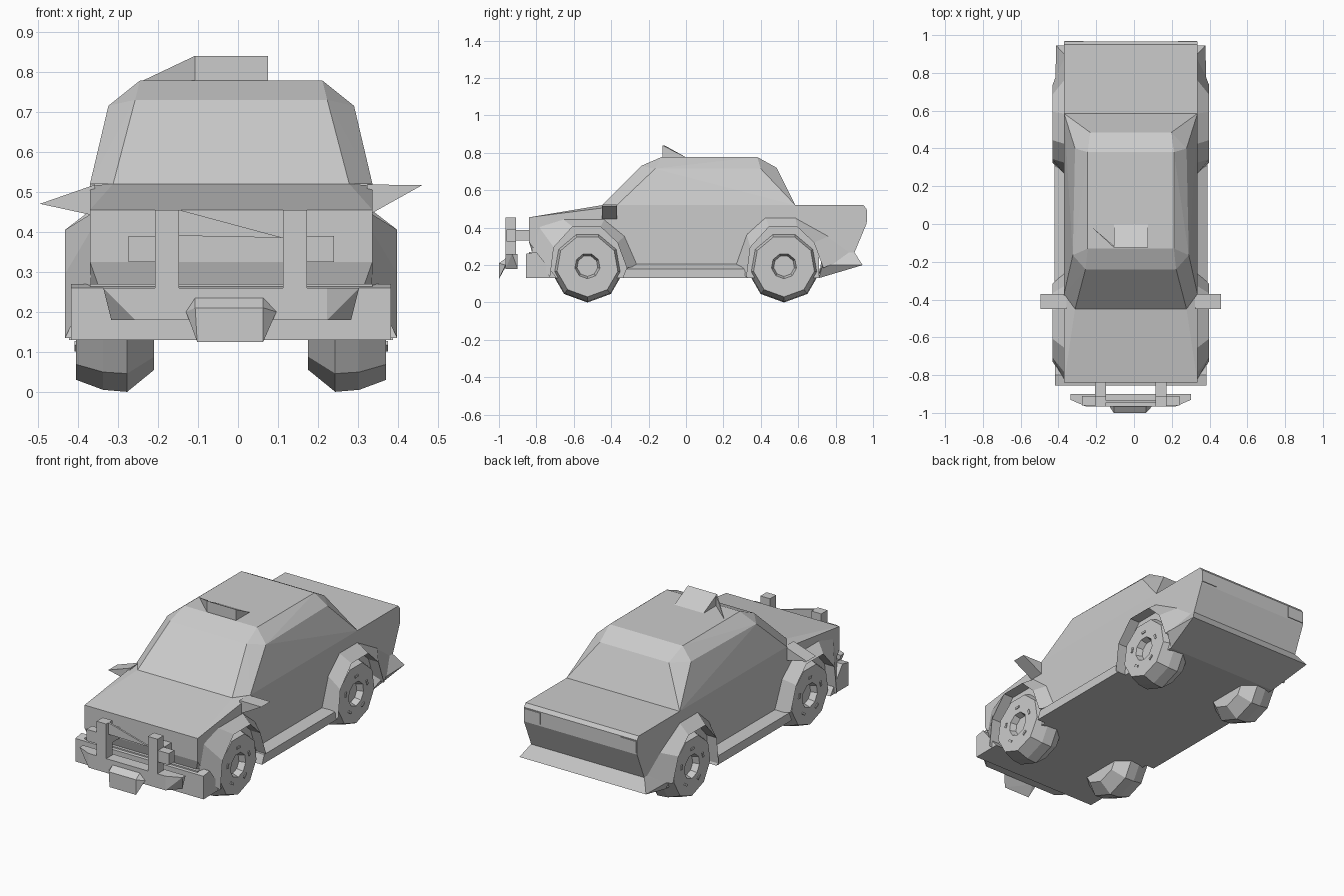
import bpy, bmesh
from math import sin, cos, tau
from mathutils import Vector

cube = bpy.data.objects.get("Cube")
if cube:
    bpy.data.objects.remove(cube, do_unlink=True)

CX = -0.017           # centreline of the car
AXLES = (-0.527, 0.524)
WHEEL_Z = 0.195

paint = bpy.data.materials.new("plain_grey")
paint.use_nodes = True
GREY = (0.6, 0.6, 0.6, 1)
paint.diffuse_color = GREY
paint.node_tree.nodes["Principled BSDF"].inputs["Base Color"].default_value = GREY


def finish(name, bm):
    bmesh.ops.recalc_face_normals(bm, faces=bm.faces)
    me = bpy.data.meshes.new(name)
    bm.to_mesh(me)
    bm.free()
    me.materials.append(paint)
    ob = bpy.data.objects.new(name, me)
    bpy.context.collection.objects.link(ob)
    ob.location.x = CX
    return ob


def hull(name, pts, both=False):
    """Flat-sided solid round the points; both=True adds their mirror images."""
    bm = bmesh.new()
    for x, y, z in pts:
        bm.verts.new((x, y, z))
        if both:
            bm.verts.new((-x, y, z))
    res = bmesh.ops.convex_hull(bm, input=bm.verts)
    spare = {g for g in res["geom_interior"] + res["geom_unused"]
             if isinstance(g, bmesh.types.BMVert)}
    bmesh.ops.delete(bm, geom=list(spare), context="VERTS")
    bmesh.ops.dissolve_limit(bm, angle_limit=0.01, verts=bm.verts, edges=bm.edges)
    return finish(name, bm)


def box(name, x0, x1, y0, y1, z0, z1):
    return hull(name, [(x, y, z) for x in (x0, x1) for y in (y0, y1) for z in (z0, z1)])


def loft(name, rings, closed):
    """Skin a list of point rings; closed rings also get end caps."""
    bm = bmesh.new()
    loops = [[bm.verts.new(p) for p in ring] for ring in rings]
    n = len(loops[0])
    for a, b in zip(loops, loops[1:]):
        for i in range(n if closed else n - 1):
            j = (i + 1) % n
            bm.faces.new((a[i], a[j], b[j], b[i]))
    if closed:
        bm.faces.new(loops[0])
        bm.faces.new(loops[-1])
    return finish(name, bm)


W = 0.353  # half width of the body

# Body shell
hull("hood", [(W, -.84, .455), (W, -.84, .325), (.33, -.82, .26), (.295, -.45, .52),
              (W, -.37, .515), (W, -.37, .2), (W, -.75, .2)], True)
hull("door_section", [(W, -.40, .50), (W, -.37, .52), (W, .585, .52),
                      (W, -.40, .2), (W, .585, .2)], True)
hull("cabin", [(.295, -.45, .52), (W, -.37, .52), (.24, -.24, .73), (.307, -.165, .715),
               (.228, -.13, .778), (.228, .38, .778), (.295, .40, .715),
               (.215, .485, .72), (W, .585, .52)], True)
hull("rear_deck", [(W, .58, .52), (W, .95, .52), (W, .965, .5), (W, .965, .42),
                   (W, .9, .265), (W, .58, .265)], True)

# Underside, sills and bumpers
box("chassis", -W, W, -.84, .71, .13, .27)
hull("sills", [(.405, -.34, .13), (.405, .33, .13), (.405, -.32, .18), (.405, .31, .18),
               (W, -.28, .205), (W, .28, .205)], True)
hull("front_bumper", [(.40, -.855, .13), (.40, -.855, .26), (.40, -.80, .27),
                      (.40, -.69, .13)], True)
hull("rear_bumper", [(.395, .945, .2), (W, .9, .268), (.40, .73, .2),
                     (W, .71, .13), (W, .73, .27)], True)

# Wheels: (outward offset, radius) profile turned about the axle
TYRE = [(-.0975, .14), (-.03, .195), (.03, .19), (.0975, .165),
        (.0975, .068), (.06, .055)]
SIDES = 9
LIP = [(-.2, -.06), (-.18, .1), (-.08, .21), (.07, .21), (.16, .125), (.21, -.01)]
FRONT_EDGE = [(-.3, .07), (-.26, .21), (-.13, .25), (.09, .25), (.2, .16), (.27, 0)]
REAR_EDGE = [(-.26, 0), (-.2, .17), (-.1, .26), (.06, .26), (.24, .16), (.38, .06)]

for side, s in (("left", 1), ("right", -1)):
    for end, y, edge in zip(("front", "rear"), AXLES, (FRONT_EDGE, REAR_EDGE)):
        rings = [[(s * (.29 + dx), y + r * sin(tau * i / SIDES),
                   WHEEL_Z - r * cos(tau * i / SIDES)) for i in range(SIDES)]
                 for dx, r in TYRE]
        loft(f"{end}_{side}_wheel", rings, True)
        # Wheel nuts
        for k in range(5):
            a = tau * k / 5
            c = Vector((s * .388, y + .1 * sin(a), WHEEL_Z + .1 * cos(a)))
            t = Vector((0, cos(a), -sin(a))) * .014
            u = Vector((0, sin(a), cos(a))) * .006
            d = Vector((s * .004, 0, 0))
            hull(f"{end}_{side}_nut", [c + i * t + j * u + k2 * d for i in (-1, 1)
                                       for j in (-1, 1) for k2 in (-1, 1)])
        # Flared arch: body edge, outer lip, return to the body
        loft(f"{end}_{side}_arch",
             [[(s * x, y + dy, WHEEL_Z + dz) for dy, dz in pts]
              for x, pts in ((W - .003, edge), (.415, LIP), (W - .04, LIP))], False)
    # Wing mirror
    hull(f"{side}_mirror", [(s * .34, yy, zz) for yy in (-.45, -.37) for zz in (.44, .518)]
         + [(s * .478, yy, .517 if s > 0 else .47) for yy in (-.45, -.37)])
    # Tail lamp and lamp beside the guard
    box(f"{side}_tail_lamp", s * .25, s * .35, .96, .969, .43, .495)
    box(f"{side}_lamp", s * .19, s * .257, -.96, -.91, .325, .39)
    # Guard upright and its mount
    box(f"{side}_guard_upright", s * .13, s * .19, -.965, -.91, .2, .455)
    box(f"{side}_guard_mount", s * .13, s * .19, -.93, -.83, .33, .388)

# Guard lower bar, web and winch plate
hull("guard_bar", [(.32, -.90, .26), (.32, -.93, .26), (.24, -.965, .26),
                   (.30, -.90, .18), (.24, -.965, .18)], True)
hull("guard_web", [(-.13, yy, zz) for yy in (-.945, -.935) for zz in (.455, .39)]
     + [(.13, -.945, .385), (.13, -.935, .385)])
hull("winch_plate", [(-.113, -.965, .2), (-.09, -.965, .235), (.08, -.965, .235),
                     (.113, -.965, .2), (-.085, -1.0, .125), (.08, -1.0, .125),
                     (-.085, -.965, .19), (-.09, -1.0, .21), (.08, -1.0, .21)])

# Roof lamp with its side fin
hull("roof_lamp", [(x, yy, zz) for x in (-.09, .092)
                   for yy, zz in ((-.125, .84), (-.125, .775), (0, .776))])
hull("roof_fin", [(-.09, -.125, .84), (-.09, -.125, .775), (-.225, 0, .776),
                  (-.09, -.115, .84), (-.09, -.115, .775)])
